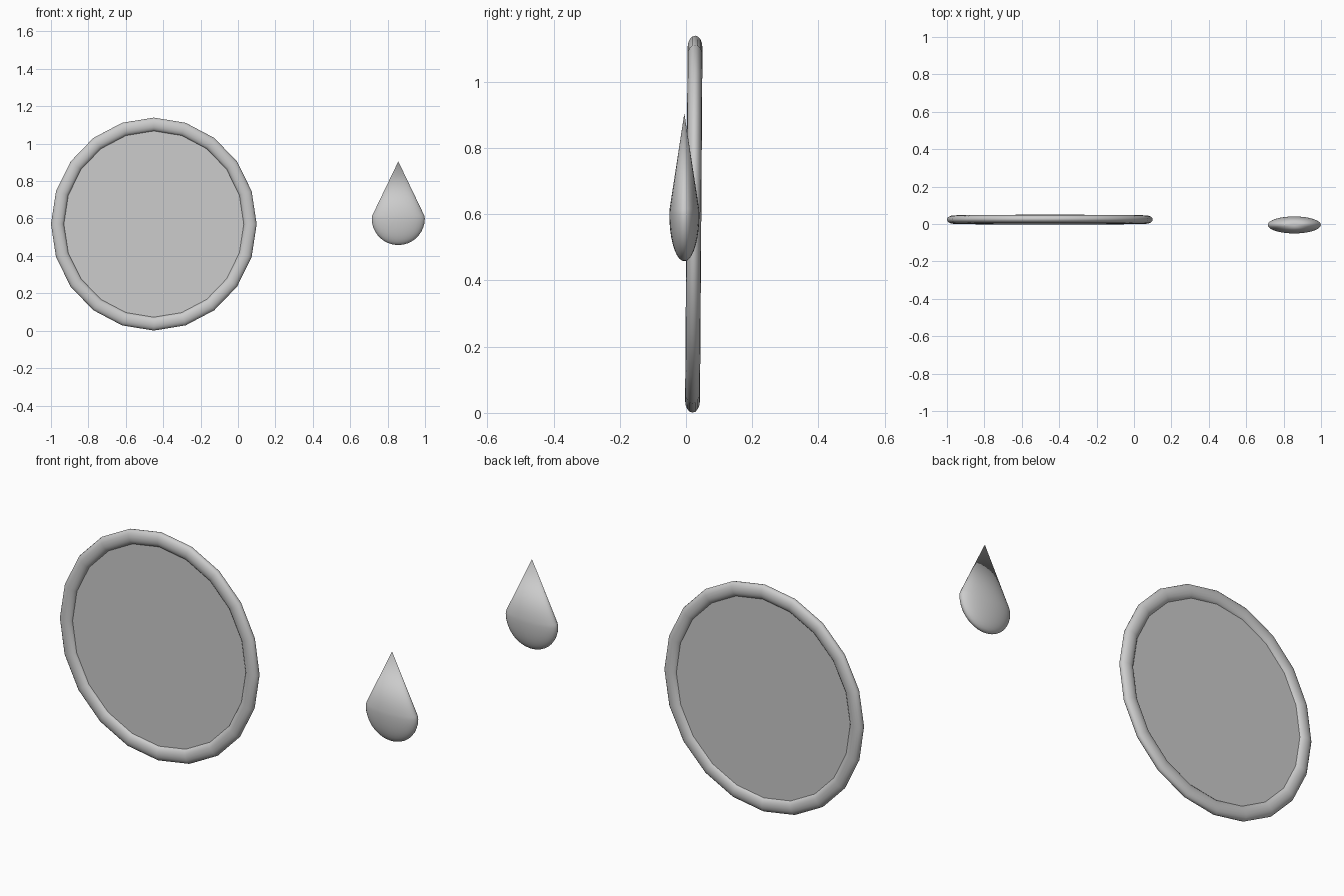
import bpy, bmesh, math
from mathutils import Matrix

if "Cube" in bpy.data.objects:
    bpy.data.objects.remove(bpy.data.objects["Cube"])

RING_POS = (-0.45, 0.0235, 0.57)
TILT = Matrix.Rotation(-0.007, 4, 'X')


def add_object(name, bm, angle):
    bmesh.ops.recalc_face_normals(bm, faces=bm.faces)
    mesh = bpy.data.meshes.new(name)
    bm.to_mesh(mesh)
    bm.free()
    obj = bpy.data.objects.new(name, mesh)
    bpy.context.collection.objects.link(obj)
    bpy.ops.object.select_all(action='DESELECT')
    obj.select_set(True)
    bpy.context.view_layer.objects.active = obj
    bpy.ops.object.shade_smooth_by_angle(angle=math.radians(angle))
    return obj


def lathe(name, profile, sides, matrix, closed, angle=40):
    """Spin (radius, height) points about z, then place with matrix."""
    bm = bmesh.new()
    rings = []
    for r, h in profile:
        if r == 0:
            rings.append([bm.verts.new((0, 0, h))] * sides)
        else:
            rings.append([bm.verts.new((r * math.cos(math.tau * i / sides),
                                        r * math.sin(math.tau * i / sides), h))
                          for i in range(sides)])
    pairs = list(zip(rings, rings[1:]))
    if closed:
        pairs.append((rings[-1], rings[0]))
    for a, b in pairs:
        for i in range(sides):
            j = (i + 1) % sides
            bm.faces.new(list(dict.fromkeys((a[i], a[j], b[j], b[i]))))
    bm.transform(matrix)
    return add_object(name, bm, angle)


# Oval frame: 20-sided flattened torus standing upright, leaning back slightly
upright = (Matrix.Translation(RING_POS) @ TILT @ Matrix.Diagonal((1, 1, 1.035, 1))
           @ Matrix.Rotation(math.radians(90), 4, 'X'))
tube = [(0.515 + 0.035 * math.cos(math.tau * k / 16),
         0.0225 * math.sin(math.tau * k / 16)) for k in range(16)]
lathe("round_frame", tube, 20, upright, True)

# Thin pane filling the frame
pane = [(0, -0.007), (0.505, -0.007), (0.505, 0.003), (0, 0.003)]
lathe("frame_pane", pane, 20, upright, False, 30)

# Flattened teardrop: rounded bottom and conical tip
flat = Matrix.Translation((0.857, -0.005, 0.6)) @ Matrix.Diagonal((1, 0.32, 1, 1))
bowl = [(0, -0.142)] + [(0.142 * math.cos(math.radians(a)), 0.142 * math.sin(math.radians(a)))
                        for a in range(-80, 1, 10)]
drop = bowl + [(0.139, 0.016), (0, 0.305)]
lathe("teardrop", drop, 32, flat, False, 50)
